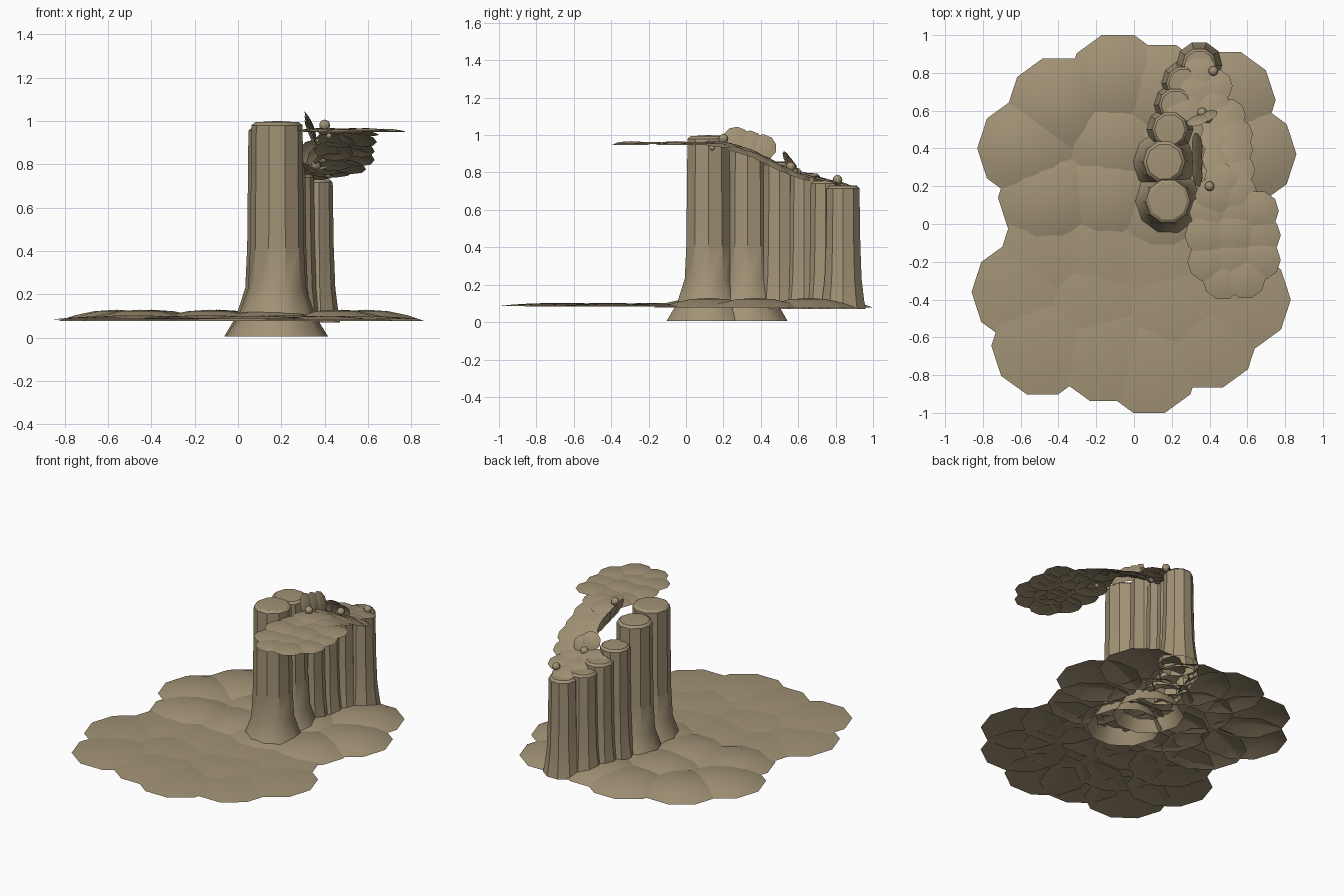
import bpy, bmesh, math
from mathutils import Vector, Matrix

mat = bpy.data.materials.new("tan")
mat.diffuse_color = (0.36, 0.29, 0.18, 1)


def finish(name, bm):
    me = bpy.data.meshes.new(name)
    bm.to_mesh(me)
    bm.free()
    me.materials.append(mat)
    ob = bpy.data.objects.new(name, me)
    bpy.context.collection.objects.link(ob)
    for p in me.polygons:
        p.use_smooth = True
    bpy.ops.object.select_all(action='DESELECT')
    ob.select_set(True)
    bpy.context.view_layer.objects.active = ob
    bpy.ops.object.shade_smooth_by_angle(angle=math.radians(35))
    return ob


def lathe(bm, profile, mtx, sides=10):
    """Revolve (r, z) points; a zero radius closes the top with a fan."""
    rings = []
    for r, z in profile:
        n = 1 if r == 0 else sides
        rings.append([bm.verts.new(mtx @ Vector((r * math.cos(i * math.tau / sides),
                      r * math.sin(i * math.tau / sides), z))) for i in range(n)])
    for a, b in zip(rings, rings[1:]):
        for i in range(sides):
            j = (i + 1) % sides
            if len(b) == 1:
                bm.faces.new((a[i], a[j], b[0]))
            else:
                bm.faces.new((a[i], a[j], b[j], b[i]))


def cap(bm, loc, r, h, normal=(0, 0, 1)):
    """Thin shallow ten-sided dome."""
    rot = Matrix.Identity(4)
    if normal != (0, 0, 1):
        rot = Vector((0, 0, 1)).rotation_difference(Vector(normal)).to_matrix().to_4x4()
    m = Matrix.Translation(loc) @ rot
    lathe(bm, [(r, 0), (r * 0.72, h * 0.5), (r * 0.38, h * 0.87), (0, h)], m)


# ground: overlapping pads, domed at the back and nearly flat at the front
bm = bmesh.new()
for x, y in [(-0.56, 0.40), (-0.40, 0.62), (-0.085, 0.745), (0.14, 0.69), (0.48, 0.655),
             (0.59, 0.37), (-0.45, 0.14), (-0.13, 0.16), (-0.10, 0.43), (0.20, 0.40),
             (0.45, 0.12), (0.15, 0.08)]:
    cap(bm, (x, y, 0.077), 0.27, 0.052)
finish("back_ground_pads", bm)
bm = bmesh.new()
for i, (x, y) in enumerate([(-0.59, -0.36), (0.56, -0.40), (-0.485, -0.645), (0.385, -0.61),
                            (0.08, -0.743), (-0.15, -0.68), (-0.44, -0.16), (-0.15, -0.15),
                            (0.15, -0.17), (0.42, -0.18), (-0.22, -0.42), (0.22, -0.42)]):
    cap(bm, (x, y, 0.084 + 0.002 * (i % 3)), 0.27, 0.015)
finish("front_ground_pads", bm)

# columns: flared at the foot, stepping down towards the back
for i, (x, y, r, top, foot) in enumerate([
        (0.18, 0.12, 0.118, 1.00, 0.005), (0.16, 0.33, 0.112, 0.975, 0.005),
        (0.19, 0.50, 0.095, 0.86, 0.07), (0.22, 0.63, 0.09, 0.80, 0.07),
        (0.26, 0.745, 0.09, 0.76, 0.07), (0.345, 0.84, 0.092, 0.735, 0.07)]):
    bm = bmesh.new()
    if i < 2:
        prof = [(r * 2.0, foot), (r * 1.5, 0.1)]
    else:
        prof = [(r * 1.38, foot), (r * 1.28, 0.12)]
    prof += [(r * 1.13, 0.23), (r * 1.05, 0.42), (r, top - 0.02), (r * 0.85, top - 0.006), (0, top)]
    lathe(bm, prof, Matrix.Translation((x, y, 0)))
    finish("column_%d" % (i + 1), bm)

# canopy: level front cluster of small leaf pads
bm = bmesh.new()
for i, (x, y) in enumerate([(0.67, -0.06), (0.67, -0.19), (0.59, -0.29), (0.47, -0.295),
                            (0.39, -0.20), (0.375, -0.06), (0.40, 0.06), (0.53, -0.18),
                            (0.53, -0.05), (0.54, 0.06), (0.66, 0.07), (0.43, 0.15)]):
    cap(bm, (x, y, 0.948 + 0.003 * (i % 3)), 0.107, 0.013)
finish("front_canopy", bm)

# canopy: leaf pads sloping down to the lowest column
bm = bmesh.new()
slope = (0.15, 0.38, 1)
for x, y, z, n in [(0.56, 0.17, 0.945, (0.1, 0.12, 1)), (0.46, 0.23, 0.945, (0, 0.15, 1)),
                   (0.55, 0.29, 0.915, slope), (0.45, 0.34, 0.91, slope),
                   (0.54, 0.40, 0.875, (0.2, 0.5, 1)), (0.54, 0.48, 0.835, (0.2, 0.5, 1)),
                   (0.44, 0.45, 0.86, (0.1, 0.55, 1)), (0.44, 0.55, 0.81, (0, 0.5, 1)),
                   (0.50, 0.58, 0.79, slope), (0.41, 0.65, 0.775, (0, 0.25, 1)),
                   (0.43, 0.73, 0.757, (0, 0.2, 1)), (0.33, 0.71, 0.765, (0, 0.2, 1)),
                   (0.26, 0.63, 0.79, (0, 0.3, 1)), (0.35, 0.80, 0.745, (0, 0.2, 1))]:
    cap(bm, (x, y, z), 0.092, 0.012, n)
finish("sloping_canopy", bm)

# upright leaf pads beside the columns
bm = bmesh.new()
for y, z in [(0.27, 0.975), (0.34, 0.955), (0.41, 0.935)]:
    cap(bm, (0.335, y, z), 0.075, 0.012, (1, 0.1, 0.4))
for x, y, z in [(0.34, 0.55, 0.855), (0.38, 0.57, 0.83)]:
    cap(bm, (x, y, z), 0.065, 0.012, (-0.3, 0.9, 0.45))
finish("upright_leaves", bm)

# small berries
bm = bmesh.new()
for x, y, z, r in [(0.40, 0.20, 0.98, 0.026), (0.39, 0.56, 0.83, 0.026), (0.36, 0.59, 0.80, 0.026),
                   (0.42, 0.81, 0.76, 0.026), (0.42, 0.14, 0.93, 0.014)]:
    bmesh.ops.create_uvsphere(bm, u_segments=10, v_segments=8, radius=r,
                              matrix=Matrix.Translation((x, y, z)))
finish("berries", bm)
